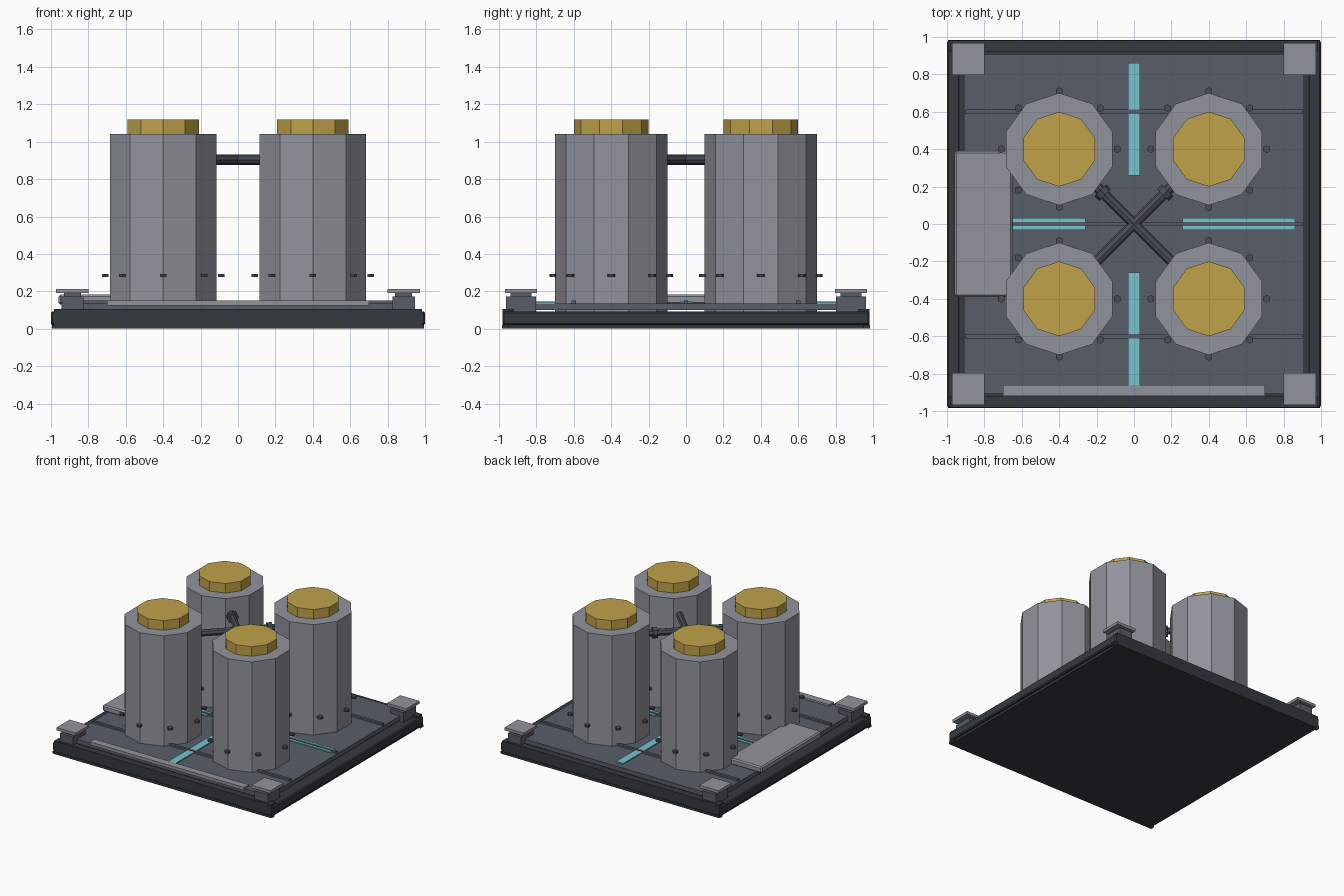
import bpy, math
from mathutils import Vector

cube = bpy.data.objects.get("Cube")
if cube:
    bpy.data.objects.remove(cube, do_unlink=True)


def material(name, r, g, b):
    """Flat material from display values 0-255."""
    def lin(c):
        return (c / 255 / 12.92) if c < 11 else ((c / 255 + 0.055) / 1.055) ** 2.4
    col = (lin(r), lin(g), lin(b), 1)
    m = bpy.data.materials.new(name)
    m.use_nodes = True
    m.diffuse_color = col
    bsdf = next(n for n in m.node_tree.nodes if n.type == "BSDF_PRINCIPLED")
    bsdf.inputs["Base Color"].default_value = col
    return m


STEEL = material("light_steel", 145, 148, 156)
DECK = material("slate_deck", 88, 94, 104)
FRAME = material("dark_frame", 52, 58, 64)
PIPE = material("pipe_grey", 72, 77, 87)
GOLD = material("gold_lid", 192, 162, 74)
TEAL = material("teal_strip", 120, 196, 205)


def finish(name, mat):
    ob = bpy.context.object
    ob.name = name
    ob.data.materials.append(mat)
    return ob


def box(name, x, y, z, mat, bevel=0):
    """Box spanning the given (low, high) ranges."""
    spans = (x, y, z)
    bpy.ops.mesh.primitive_cube_add(size=1, location=[(a + b) / 2 for a, b in spans])
    ob = finish(name, mat)
    for v in ob.data.vertices:
        v.co = [c * (b - a) for c, (a, b) in zip(v.co, spans)]
    if bevel:
        mod = ob.modifiers.new("chamfer", "BEVEL")
        mod.width, mod.segments = bevel, 1
    return ob


def prism(name, start, end, radius, sides, mat):
    """Flat-sided cylinder between two points."""
    a, b = Vector(start), Vector(end)
    bpy.ops.mesh.primitive_cylinder_add(vertices=sides, radius=radius,
                                        depth=(b - a).length, location=(a + b) / 2)
    ob = finish(name, mat)
    if abs((b - a).normalized().z) < 0.99:
        ob.rotation_euler = (b - a).to_track_quat("Z", "Y").to_euler()
    return ob


# Base frame with stepped rails
box("base_slab", (-0.98, 0.98), (-0.97, 0.97), (0, 0.09), FRAME)
for s, side in ((-1, "front"), (1, "back")):
    box(side + "_rail", (-0.985, 0.985), sorted((s * 0.92, s * 0.98)), (0.01, 0.105), FRAME)
    box(side + "_lip", (-0.995, 0.995), sorted((s * 0.95, s * 0.985)), (0, 0.02), FRAME)
for s, side in ((-1, "right"), (1, "left")):
    box(side + "_rail", sorted((s * 0.93, s)), (-0.98, 0.98), (0.02, 0.092), FRAME, 0.008)

# Deck with thin ribs and marking strips
box("deck", (-0.91, 0.91), (-0.91, 0.91), (0.1, 0.135), DECK)
for y in (-0.6, 0, 0.6):
    box("deck_rib", (-0.9, 0.9), (y - 0.011, y + 0.011), (0.13, 0.15), DECK)
for s in (-1, 1):
    box("marking_strip", (-0.032, 0.032), sorted((s * 0.26, s * 0.86)), (0.138, 0.146), TEAL)
    box("marking_strip", sorted((s * 0.26, s * 0.86)), (-0.032, 0.032), (0.138, 0.146), TEAL)

# Step along the front edge and service panel on the right side
box("front_step", (-0.7, 0.7), (-0.92, -0.86), (0.125, 0.15), STEEL)
box("service_panel", (-0.96, -0.65), (-0.39, 0.39), (0.13, 0.182), STEEL, 0.01)

for sx in (-1, 1):
    for sy in (-1, 1):
        # Corner posts with flat pads
        px, py = sx * 0.885, sy * 0.882
        box("corner_post", (px - 0.06, px + 0.06), (py - 0.08, py + 0.08), (0.085, 0.172), DECK)
        box("post_neck", (px - 0.045, px + 0.045), (py - 0.055, py + 0.055), (0.17, 0.19), DECK)
        box("post_pad", (px - 0.087, px + 0.087), (py - 0.085, py + 0.085), (0.19, 0.213), STEEL)

        # Ten-sided tanks, lids and ring of bolts
        cx, cy = sx * 0.4, sy * 0.4
        prism("tank", (cx, cy, 0.09), (cx, cy, 1.042), 0.3, 10, STEEL)
        prism("tank_lid", (cx, cy, 1.03), (cx, cy, 1.12), 0.2, 10, GOLD)
        for i in range(8):
            a = i * math.pi / 4
            bx, by = cx + 0.31 * math.cos(a), cy + 0.31 * math.sin(a)
            prism("tank_bolt", (bx, by, 0.276), (bx, by, 0.294), 0.021, 6, PIPE)

# Crossed pipes between the tanks, with a collar at each rear end
for s in (-1, 1):
    prism("cross_pipe", (s * 0.21, 0.21, 0.903), (-s * 0.21, -0.21, 0.903), 0.028, 8, PIPE)
    prism("pipe_collar", (s * 0.155, 0.155, 0.903), (s * 0.18, 0.18, 0.903), 0.045, 8, PIPE)
